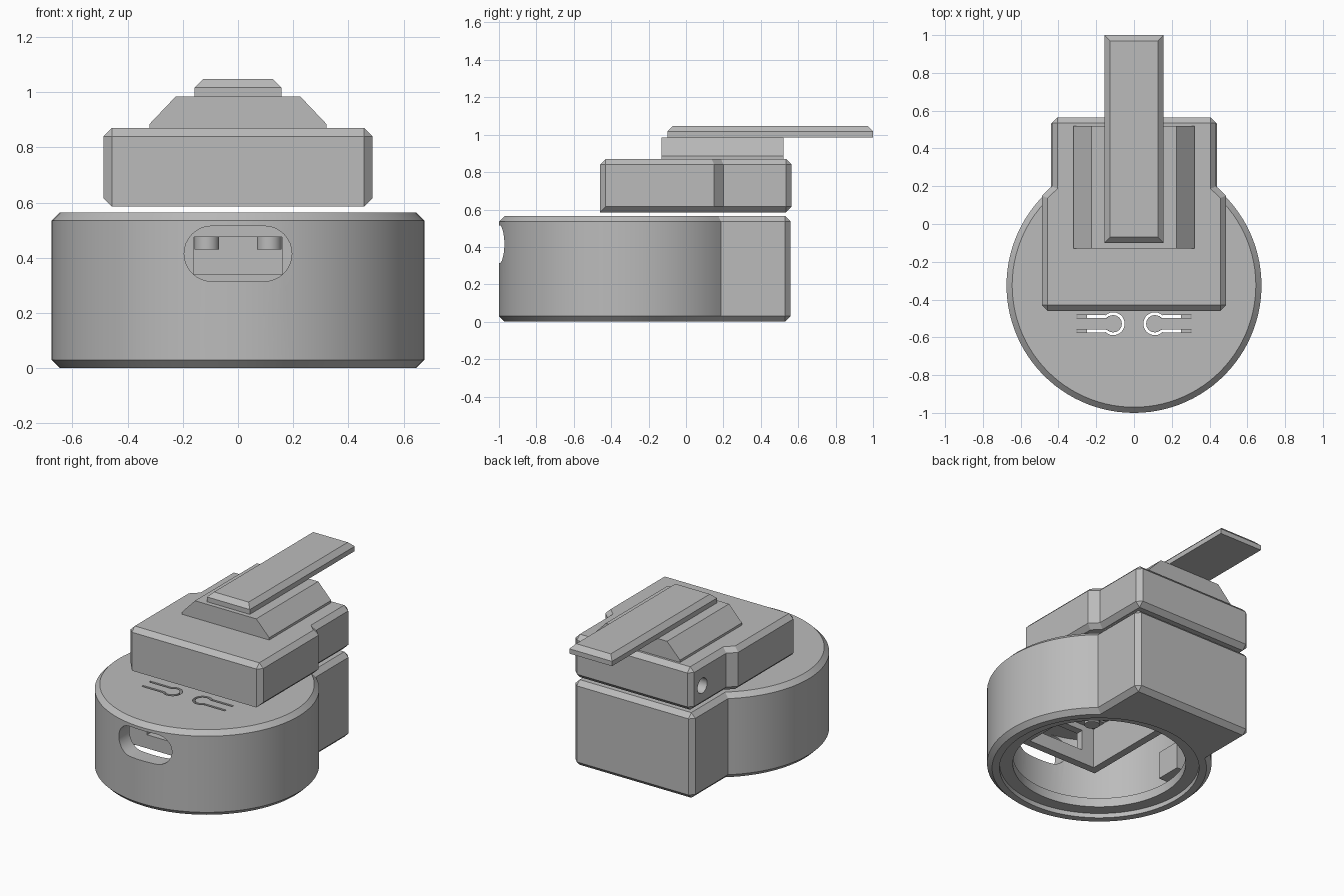
import bpy, bmesh
from math import sin, cos, pi, radians, asin, hypot
from mathutils import Vector

if "Cube" in bpy.data.objects:
    bpy.data.objects.remove(bpy.data.objects["Cube"], do_unlink=True)

grey = bpy.data.materials.new("mid_grey")
grey.use_nodes = True
colour = (0.5, 0.5, 0.5, 1)
grey.diffuse_color = colour
grey.node_tree.nodes["Principled BSDF"].inputs["Base Color"].default_value = colour

CENTRE_Y, RADIUS, CHAMFER = -0.325, 0.675, 0.03


def prism(name, outline, low, high, axis="z", bevel=None, size=CHAMFER):
    """Extrude an outline along an axis; chamfer the edges chosen by bevel(a, b)."""
    place = {"z": lambda p, t: (p[0], p[1], t),
             "y": lambda p, t: (p[0], t, p[1]),
             "x": lambda p, t: (t, p[0], p[1])}[axis]
    bm = bmesh.new()
    bottom = [bm.verts.new(place(p, low)) for p in outline]
    top = [bm.verts.new(place(p, high)) for p in outline]
    bm.faces.new(bottom[::-1])
    bm.faces.new(top)
    for i in range(len(outline)):
        j = (i + 1) % len(outline)
        bm.faces.new((bottom[i], bottom[j], top[j], top[i]))
    bmesh.ops.recalc_face_normals(bm, faces=bm.faces)
    if bevel:
        chosen = [e for e in bm.edges if bevel(e.verts[0].co, e.verts[1].co)]
        bmesh.ops.bevel(bm, geom=chosen, offset=size, offset_type="OFFSET",
                        segments=1, profile=0.5, affect="EDGES", clamp_overlap=False)
    mesh = bpy.data.meshes.new(name)
    bm.to_mesh(mesh)
    bm.free()
    mesh.materials.append(grey)
    ob = bpy.data.objects.new(name, mesh)
    bpy.context.collection.objects.link(ob)
    return ob


def rect(x0, x1, y0, y1):
    return [(x0, y0), (x1, y0), (x1, y1), (x0, y1)]


def arc(cx, cy, r, start, end, steps):
    return [(cx + r * cos(start + (end - start) * i / steps),
             cy + r * sin(start + (end - start) * i / steps)) for i in range(steps + 1)]


def circle(r, cx=0, cy=CENTRE_Y, steps=96):
    return arc(cx, cy, r, 0, 2 * pi, steps)[:-1]


def band(path, width):
    """Closed outline of a strip following a path."""
    left, right = [], []
    for i, p in enumerate(path):
        a, b = path[max(i - 1, 0)], path[min(i + 1, len(path) - 1)]
        d = Vector((b[0] - a[0], b[1] - a[1])).normalized() * width / 2
        left.append((p[0] - d.y, p[1] + d.x))
        right.append((p[0] + d.y, p[1] - d.x))
    return left + right[::-1]


def cut(target, *cutters):
    for cutter in cutters:
        mod = target.modifiers.new("cut", "BOOLEAN")
        mod.operation, mod.solver, mod.object = "DIFFERENCE", "EXACT", cutter
        bpy.context.view_layer.objects.active = target
        bpy.ops.object.modifier_apply(modifier=mod.name)
        bpy.data.objects.remove(cutter, do_unlink=True)


def level(a, b):
    return abs(a.z - b.z) < 1e-4


# Round housing with a square back
HALF, BACK, TOP = 0.44, 0.56, 0.565
turn = asin((HALF ** 2 / RADIUS ** 2 * -1 + 1) ** 0.5)
outline = arc(0, CENTRE_Y, RADIUS, pi - turn, 2 * pi + turn, 80)
outline += [(HALF, BACK), (-HALF, BACK)]
housing = prism("housing", outline, 0, TOP,
                bevel=lambda a, b: level(a, b) or min(a.y, b.y) > BACK - 0.01)

# Hollow underside with a stepped rim
cut(housing,
    prism("rim_recess", circle(0.60), -0.1, 0.03),
    prism("mouth", circle(0.52), -0.1, 0.3),
    prism("cavity", circle(0.57), 0.09, 0.515))

# Rounded port in the front wall
slot = arc(0.095, 0.415, 0.1, -pi / 2, pi / 2, 16) + arc(-0.095, 0.415, 0.1, pi / 2, 1.5 * pi, 16)
cut(housing, prism("port", slot, -1.1, -0.8, "y"))

# Keyhole slits that free two press tabs, each with a stud below
for side, label in ((-1, "right"), (1, "left")):
    bend = arc(0.11, -0.528, 0.053, radians(45), radians(315), 28)
    path = [(0.305, -0.49), (0.16, -0.49)] + bend + [(0.16, -0.566), (0.305, -0.566)]
    path = [(side * x, y) for x, y in path]
    cut(housing, prism("slit", band(path, 0.015), 0.45, 0.7))
    prism(label + "_press_stud", circle(0.045, side * 0.113, -0.528, 32), 0.43, 0.53)

# Inner frame hanging from the ceiling, with a window behind the port
frame = prism("inner_frame", rect(-0.3, 0.3, -0.725, 0.02), 0.25, 0.52)
cut(frame,
    prism("frame_hollow", rect(-0.25, 0.25, -0.675, -0.03), 0.1, 0.7),
    prism("window", rect(-0.16, 0.16, 0.34, 0.475), -0.8, -0.6, "y"))
prism("inner_tab", rect(-0.6, -0.49, -0.35, -0.18), 0.12, 0.3)

# Upper block: wide front, narrower back
half = [(0.487, -0.46), (0.487, 0.15), (0.435, 0.2), (0.435, 0.565)]
outline = half + [(-x, y) for x, y in half[::-1]]


def block_edges(a, b):
    if level(a, b):
        return not (a.z < 0.6 and max(a.y, b.y) < -0.4)
    return a.y < -0.4 or a.y > 0.5


block = prism("upper_block", outline, 0.585, 0.87, bevel=block_edges)
cut(block, prism("side_hole", circle(0.05, 0.45, 0.72, 32), -0.6, -0.2, "x"))

# Sloped rail on the block
rail = [(0.32, 0.865), (0.32, 0.885), (0.225, 0.985)]
prism("rail", rail + [(-x, z) for x, z in rail[::-1]], -0.13, 0.52, "y")

# Long flat bar with chamfered top
prism("top_bar", rect(-0.157, 0.157, -0.1, 1.0), 0.985, 1.047,
      bevel=lambda a, b: min(a.z, b.z) > 1.04)

# Smooth round walls, crisp chamfers
for ob in bpy.context.collection.objects:
    if ob.type == "MESH" and ob.data.materials and ob.data.materials[0] == grey:
        bpy.ops.object.select_all(action="DESELECT")
        ob.select_set(True)
        bpy.context.view_layer.objects.active = ob
        bpy.ops.object.shade_smooth_by_angle(angle=radians(25))
